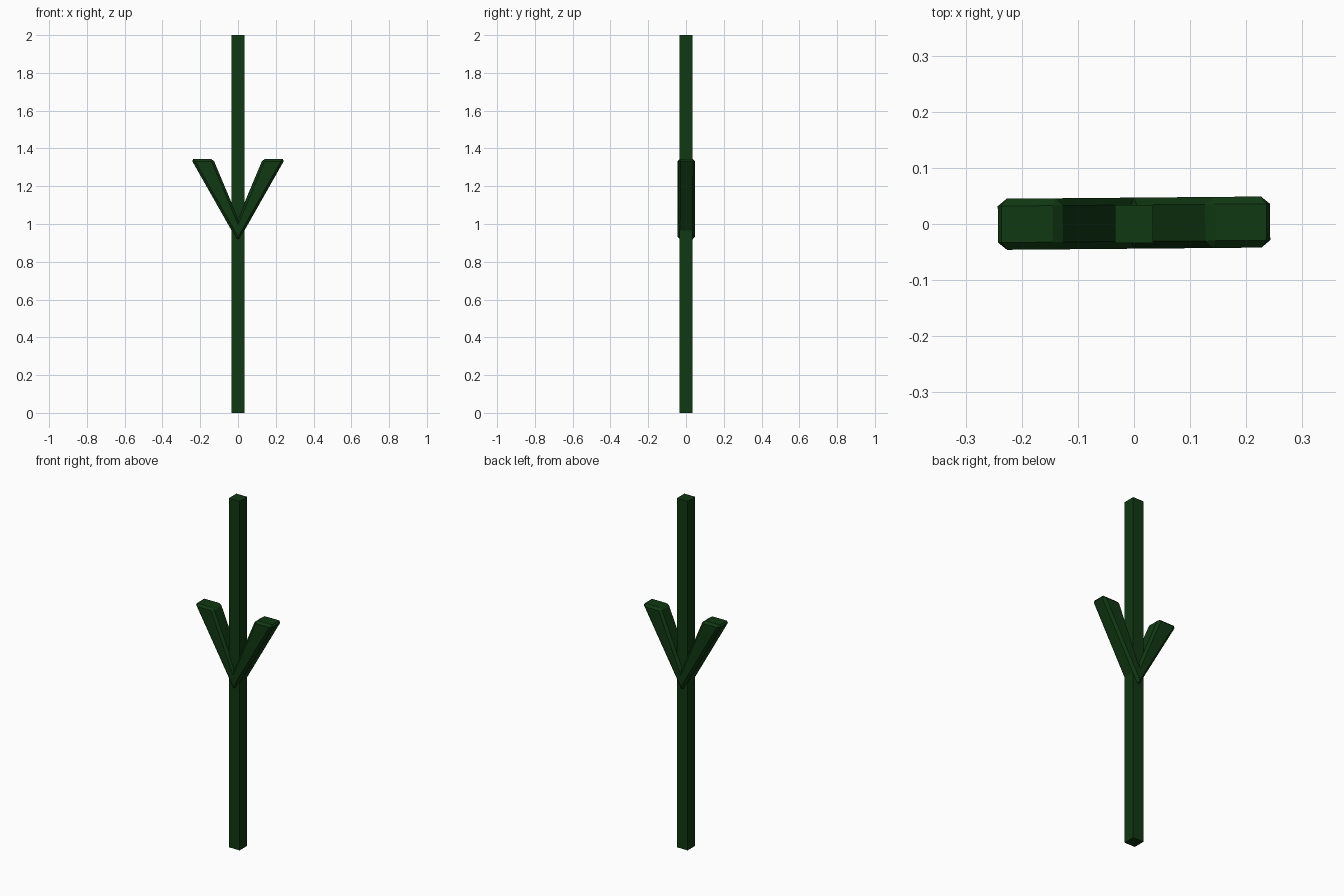
import bpy
import bmesh
import math

if "Cube" in bpy.data.objects:
    bpy.data.objects.remove(bpy.data.objects["Cube"], do_unlink=True)

green = bpy.data.materials.new("dark_green")
green.use_nodes = True
COLOUR = (0.005, 0.04, 0.006, 1)
green.diffuse_color = COLOUR
bsdf = green.node_tree.nodes["Principled BSDF"]
bsdf.inputs["Base Color"].default_value = COLOUR


def extrude_profile(name, points, depth):
    """Extrude an x-z outline symmetrically along y."""
    bm = bmesh.new()
    face = bm.faces.new([bm.verts.new((x, -depth / 2, z)) for x, z in points])
    extruded = bmesh.ops.extrude_face_region(bm, geom=[face])
    moved = [v for v in extruded["geom"] if isinstance(v, bmesh.types.BMVert)]
    bmesh.ops.translate(bm, verts=moved, vec=(0, depth, 0))
    bmesh.ops.recalc_face_normals(bm, faces=bm.faces)
    mesh = bpy.data.meshes.new(name)
    bm.to_mesh(mesh)
    bm.free()
    mesh.materials.append(green)
    obj = bpy.data.objects.new(name, mesh)
    bpy.context.collection.objects.link(obj)
    return obj


# Square stem
w = 0.034
extrude_profile("stem", [(-w, 0), (w, 0), (w, 2), (-w, 2)], 2 * w)

# Forked leaves: mirrored V outline with chamfered edges
half = [(0.249, 1.345), (0.132, 1.345)]
outline = [(0, 0.906)] + half + [(0, 1.03)] + [(-x, z) for x, z in reversed(half)]
leaves = extrude_profile("forked_leaves", outline, 0.091)
leaves.location.y = 0.0015
leaves.rotation_euler.z = math.radians(0.5)
bevel = leaves.modifiers.new("chamfer", "BEVEL")
bevel.width = 0.013
bevel.segments = 1
bevel.limit_method = "ANGLE"
bevel.angle_limit = math.radians(30)
